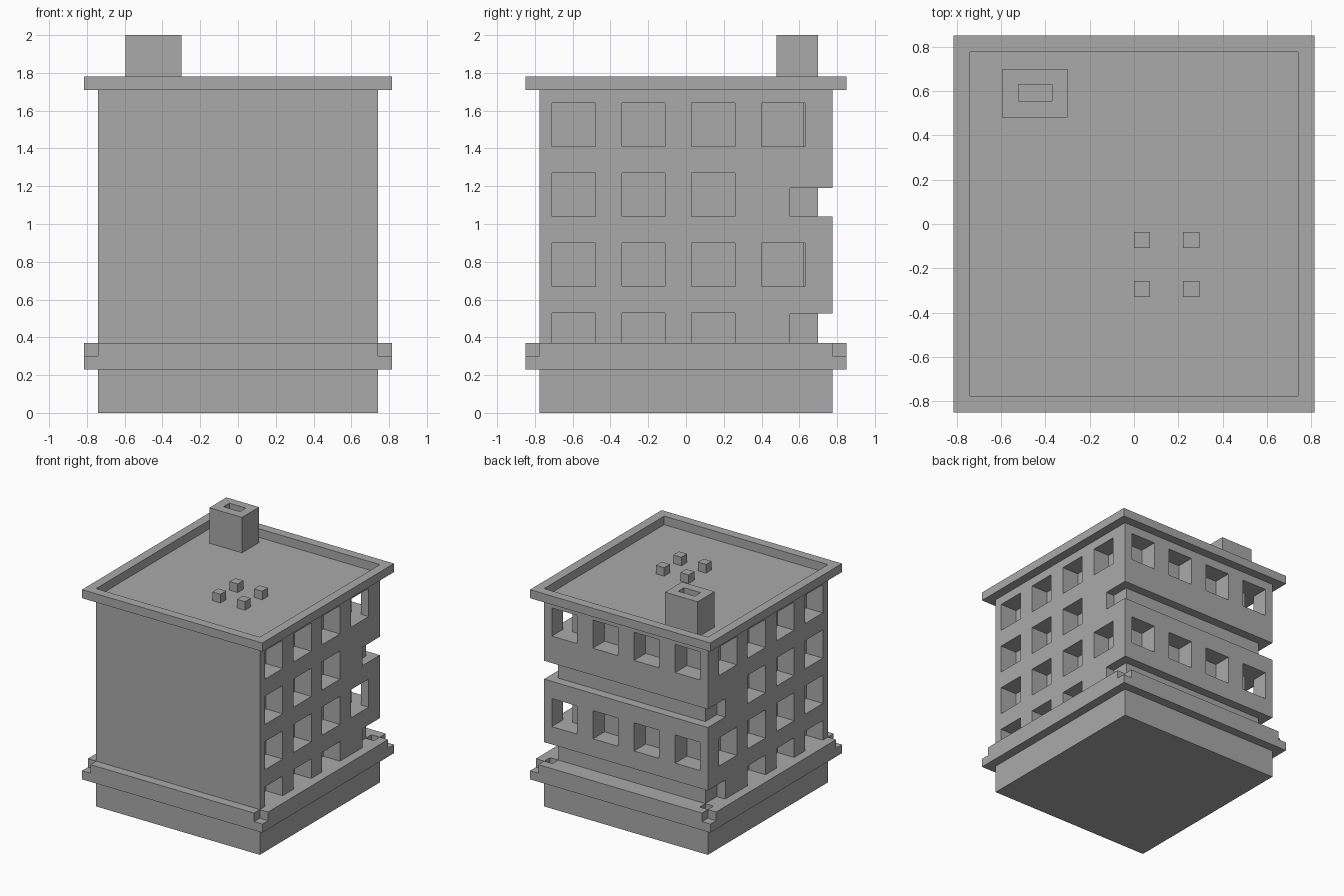
import bpy
import bmesh

default = bpy.data.objects.get("Cube")
if default:
    bpy.data.objects.remove(default, do_unlink=True)

# One plain grey for the whole building
GREY = (0.4, 0.4, 0.4, 1)
grey = bpy.data.materials.new("plain_grey")
grey.use_nodes = True
grey.diffuse_color = GREY
grey.node_tree.nodes["Principled BSDF"].inputs["Base Color"].default_value = GREY

# Main dimensions
W, D = 0.74, 0.775        # half width and depth of the walls
LIP = 0.075               # overhang of ledge and roof, depth of the rear grooves
POCKET = 0.15             # window depth
OUT = 0.1                 # how far cutters reach past the walls
ROOF, TOP = 1.71, 1.78
LEDGE_LOW, LEDGE_MID, LEDGE_TOP = 0.23, 0.30, 0.37
FLOOR = 0.37              # storey height
SILLS = [LEDGE_MID + FLOOR * i for i in range(4)]
WIN = 0.23


def boxes(name, spans):
    """Object made of axis-aligned boxes, each ((x0, x1), (y0, y1), (z0, z1))."""
    bm = bmesh.new()
    for span in spans:
        verts = bmesh.ops.create_cube(bm, size=1)["verts"]
        for v in verts:
            v.co = [lo + (hi - lo) * (c + 0.5) for c, (lo, hi) in zip(v.co, span)]
    mesh = bpy.data.meshes.new(name)
    bm.to_mesh(mesh)
    bm.free()
    mesh.materials.append(grey)
    obj = bpy.data.objects.new(name, mesh)
    bpy.context.collection.objects.link(obj)
    return obj


def cut(obj, spans):
    """Subtract a set of boxes and keep the result as plain mesh."""
    cutter = boxes(obj.name + "_cutter", spans)
    cutter.hide_render = True
    mod = obj.modifiers.new("cut", 'BOOLEAN')
    mod.operation = 'DIFFERENCE'
    mod.solver = 'EXACT'
    mod.use_self = True
    mod.object = cutter
    bpy.context.view_layer.objects.active = obj
    bpy.ops.object.modifier_apply(modifier=mod.name)
    bpy.data.objects.remove(cutter, do_unlink=True)


def sides(x0, x1, ys, zs):
    """The same box on the left and the right."""
    return [((x0, x1), ys, zs), ((-x1, -x0), ys, zs)]


# Walls with side windows, rear windows and rear grooves
walls = boxes("walls", [((-W, W), (-D, D), (0, ROOF))])
holes = []
for row, sill in enumerate(SILLS):
    grooved = row % 2 == 0
    for col in range(3 if grooved else 4):
        y = -0.71 + FLOOR * col
        holes += sides(W - POCKET, W + OUT, (y, y + WIN), (sill, sill + WIN))
    if grooved:
        # full-width groove at the back, wrapping round both corners
        lintel = sill + (0.225 if row == 0 else POCKET)
        holes.append(((-W - OUT, W + OUT), (D - LIP, D + OUT), (sill, lintel)))
        holes += sides(W - LIP, W + OUT, (D - LIP - POCKET, D - LIP / 2), (sill, lintel))
    else:
        for x in (0.186, 0.558):
            holes += sides(x - 0.113, x + 0.113, (D - POCKET, D + OUT), (sill, sill + WIN))
cut(walls, holes)

# Ledge round the ground floor, with notched corners and small rear drain holes
ledge = boxes("ledge", [((-W - LIP, W + LIP), (-D - LIP, D + LIP), (LEDGE_LOW, LEDGE_TOP))])
notches = []
for y0, y1 in ((D, D + OUT), (-D - OUT, -D)):
    notches += sides(W, W + OUT, (y0, y1), (LEDGE_MID, LEDGE_TOP + OUT))
notches += sides(W - LIP, W - 0.001, (D - LIP, D - 0.001), (LEDGE_MID, LEDGE_TOP + OUT))
cut(ledge, notches)

# Roof rim around the flat roof
rim = boxes("roof_rim", [((-W - LIP, W + LIP), (-D - LIP, D + LIP), (ROOF, TOP))])
cut(rim, [((-W, W), (-D, D), (ROOF - OUT, TOP + OUT))])

# Chimney with a sunken flue
chimney = boxes("chimney", [((-0.595, -0.3), (0.48, 0.7), (ROOF, 2))])
cut(chimney, [((-0.52, -0.37), (0.555, 0.63), (1.925, 2 + OUT))])

# Four small roof vents
boxes("roof_vents", [((x, x + 0.073), (y, y + 0.073), (ROOF, TOP))
                     for x in (0, 0.222) for y in (-0.33, -0.108)])
